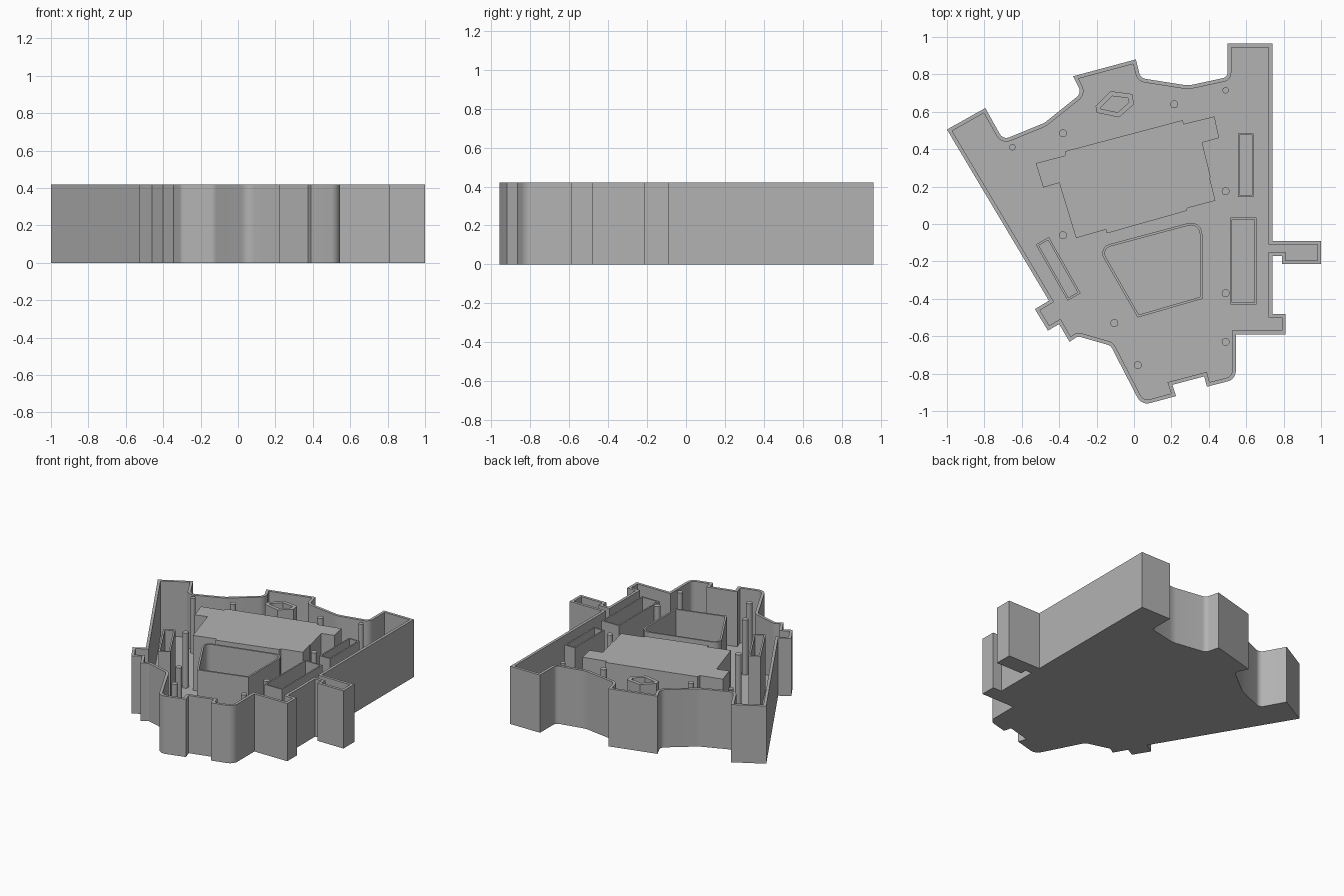
import bpy
import bmesh
import math
from mathutils import Vector

old = bpy.data.objects.get("Cube")
if old:
    bpy.data.objects.remove(old, do_unlink=True)

TOP = 0.42
FLOOR = 0.02

grey = bpy.data.materials.new("plain grey")
grey.use_nodes = True
grey.diffuse_color = (0.45, 0.45, 0.45, 1)
grey.node_tree.nodes["Principled BSDF"].inputs["Base Color"].default_value = grey.diffuse_color


def fillet(points, steps=6):
    """Points are (x, y) or (x, y, radius); returns a counter-clockwise outline."""
    result = []
    count = len(points)
    for i, point in enumerate(points):
        corner = Vector(point[:2])
        if len(point) == 2:
            result.append(corner)
            continue
        before = (Vector(points[i - 1][:2]) - corner).normalized()
        after = (Vector(points[(i + 1) % count][:2]) - corner).normalized()
        reach = point[2] / math.tan(before.angle(after) / 2)
        start, end = corner + before * reach, corner + after * reach
        middle = (before + after).normalized()
        centre = corner + middle * math.hypot(reach, point[2])
        sweep = (start - centre).angle_signed(end - centre)
        for k in range(steps + 1):
            turn = -sweep * k / steps
            arm = start - centre
            result.append(centre + Vector((arm.x * math.cos(turn) - arm.y * math.sin(turn),
                                           arm.x * math.sin(turn) + arm.y * math.cos(turn))))
    area = sum(a.cross(b) for a, b in zip(result, result[1:] + result[:1]))
    return result if area > 0 else result[::-1]


def inset(outline, thickness):
    """Mitred inward offset of a counter-clockwise outline."""
    result = []
    for i, p in enumerate(outline):
        a = (p - outline[i - 1]).normalized()
        b = (outline[(i + 1) % len(outline)] - p).normalized()
        na, nb = Vector((-a.y, a.x)), Vector((-b.y, b.x))
        result.append(p + (na + nb) * thickness / (1 + na.dot(nb)))
    return result


def finish(name, bm):
    bmesh.ops.recalc_face_normals(bm, faces=bm.faces)
    mesh = bpy.data.meshes.new(name)
    bm.to_mesh(mesh)
    bm.free()
    mesh.materials.append(grey)
    obj = bpy.data.objects.new(name, mesh)
    bpy.context.collection.objects.link(obj)
    bpy.ops.object.select_all(action="DESELECT")
    obj.select_set(True)
    bpy.context.view_layer.objects.active = obj
    bpy.ops.object.shade_smooth_by_angle(angle=math.radians(25))


def extrusion(name, points, wall=0, base=FLOOR / 2, inner_floor=FLOOR * 1.2):
    """Solid block, or an open tub when a wall thickness is given."""
    bm = bmesh.new()
    outer = fillet(points)
    levels = [(outer, base), (outer, TOP)]
    if wall:
        inner = inset(outer, wall)
        levels += [(inner, TOP), (inner, inner_floor)]
    rings = [[bm.verts.new((p.x, p.y, z)) for p in loop] for loop, z in levels]
    for low, high in zip(rings, rings[1:]):
        for i in range(len(outer)):
            bm.faces.new((low[i - 1], low[i], high[i], high[i - 1]))
    bm.faces.new(rings[0][::-1])
    bm.faces.new(rings[-1])
    finish(name, bm)


# Outer case: irregular walled tray
extrusion("outer_case", [
    (-1, 0.505), (-0.795, 0.62), (-0.7, 0.45, 0.04), (-0.48, 0.54, 0.1),
    (-0.28, 0.7, 0.04), (-0.325, 0.79), (0.01, 0.88), (0.035, 0.78, 0.04),
    (0.29, 0.74, 0.15), (0.5, 0.785, 0.03), (0.5, 0.965), (0.74, 0.965),
    (0.74, -0.09), (1, -0.09), (1, -0.215), (0.79, -0.215), (0.79, -0.17),
    (0.74, -0.17), (0.74, -0.48), (0.81, -0.48), (0.81, -0.59),
    (0.545, -0.59), (0.545, -0.83, 0.06), (0.39, -0.87), (0.375, -0.815),
    (0.205, -0.86), (0.225, -0.92), (0.04, -0.97, 0.06), (-0.125, -0.65, 0.04),
    (-0.3, -0.6, 0.03), (-0.345, -0.63), (-0.4, -0.535), (-0.46, -0.57),
    (-0.53, -0.455), (-0.455, -0.41)],
    wall=0.02, base=0, inner_floor=FLOOR)

# Large notched block
extrusion("central_block", [
    (-0.525, 0.325), (-0.37, 0.365), (-0.365, 0.39), (0.26, 0.555),
    (0.265, 0.535), (0.43, 0.575), (0.455, 0.46), (0.365, 0.435),
    (0.41, 0.25), (0.405, 0.245), (0.435, 0.125), (0.285, 0.085), (0.28, 0.07),
    (-0.145, -0.05), (-0.15, -0.03), (-0.31, -0.075), (-0.4, 0.22),
    (-0.485, 0.195)])

# Open compartments
extrusion("rounded_basin", [(-0.195, -0.125, 0.05), (0.365, 0.025, 0.06),
                            (0.365, -0.4), (0.02, -0.5)], wall=0.013)
extrusion("hexagonal_cup", [(-0.125, 0.71), (-0.01, 0.695), (0, 0.64),
                            (-0.08, 0.57), (-0.2, 0.595), (-0.205, 0.63)], wall=0.025)
extrusion("slanted_slot", [(-0.525, -0.11), (-0.455, -0.07),
                           (-0.285, -0.37), (-0.355, -0.41)], wall=0.012)


def box_tub(name, x0, x1, y0, y1):
    extrusion(name, [(x0, y0), (x1, y0), (x1, y1), (x0, y1)], wall=0.01)


box_tub("narrow_slot", 0.555, 0.64, 0.145, 0.485)
box_tub("wide_slot", 0.515, 0.655, -0.43, 0.035)

# Round posts
posts = [(-0.65, 0.41, 0.017), (0.49, 0.715, 0.017)]
posts += [(x, y, 0.021) for x, y in (
    (-0.38, 0.485), (0.215, 0.64), (0.49, 0.175), (0.49, -0.37),
    (0.49, -0.63), (-0.105, -0.53), (0.02, -0.755), (-0.38, -0.06))]
for number, (x, y, radius) in enumerate(posts):
    angles = [math.tau * k / 24 for k in range(24)]
    extrusion(f"post_{number}", [(x + radius * math.cos(a), y + radius * math.sin(a))
                                 for a in angles])
